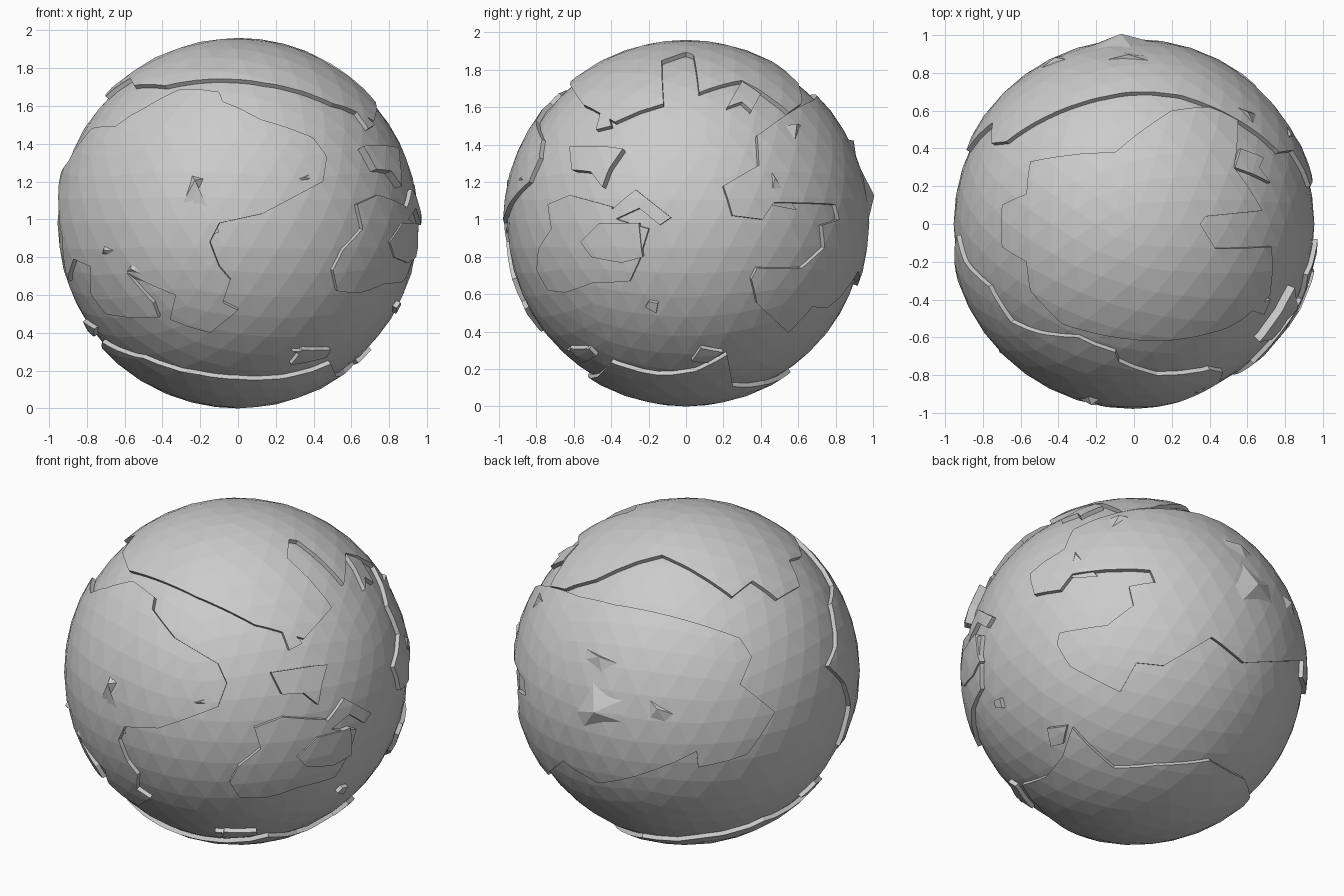
import bpy, bmesh, math
from math import sin, cos, radians
from mathutils import Vector

if "Cube" in bpy.data.objects:
    bpy.data.objects.remove(bpy.data.objects["Cube"])

C = Vector((0, 0, 0.98))      # globe centre
SEA, LAND, INNER = 0.955, 0.98, 0.94
FRONT, RIGHT, TOP, BOTTOM = (-90, 0), (0, 0), (-90, 90), (-90, -90)
BACK_LEFT, BACK_RIGHT = (135, 25), (45, -25)


def seen(view, pts):
    """Directions from the globe centre of points seen in a flat view."""
    az, el = map(radians, view)
    r = Vector((-sin(az), cos(az), 0))
    u = Vector((-cos(az) * sin(el), -sin(az) * sin(el), cos(el)))
    d = Vector((cos(az) * cos(el), sin(az) * cos(el), sin(el)))
    out = []
    for a, b in pts:
        if view[1] == 0:
            b -= C.z
        w = math.sqrt(max(0.0, 0.955 - a * a - b * b))
        out.append((r * a + u * b + d * w).normalized())
    return out


def make(name, bm):
    bmesh.ops.recalc_face_normals(bm, faces=bm.faces)
    me = bpy.data.meshes.new(name)
    bm.to_mesh(me)
    bm.free()
    ob = bpy.data.objects.new(name, me)
    bpy.context.collection.objects.link(ob)
    ob.location = C
    return ob


def ball(name, radius, inner=None):
    bm = bmesh.new()
    bmesh.ops.create_icosphere(bm, subdivisions=4, radius=radius)
    ob = make(name, bm)
    if inner:                  # hollow shell with an inward facing inside
        b2 = bmesh.new()
        b2.from_mesh(ob.data)
        old = set(b2.verts)
        bmesh.ops.create_icosphere(b2, subdivisions=4, radius=inner)
        fs = [f for f in b2.faces if f.verts[0] not in old]
        bmesh.ops.reverse_faces(b2, faces=fs)
        b2.to_mesh(ob.data)
        b2.free()
    return ob


def plate(name, dirs, radius=LAND, axis=None):
    """Raised land: a globe shell cut by a cone through the coast outline."""
    n = Vector(axis).normalized() if axis else sum(dirs, Vector()).normalized()
    bm = bmesh.new()
    apex = bm.verts.new((0, 0, 0))
    ring = [bm.verts.new(d * (1.5 / max(0.12, d.dot(n)))) for d in dirs]
    for i, v in enumerate(ring):
        bm.faces.new((apex, ring[i - 1], v))
    cap = bm.faces.new(ring)
    bmesh.ops.recalc_face_normals(bm, faces=bm.faces)
    bmesh.ops.triangulate(bm, faces=[cap])
    cutter = make(name + "_cutter", bm)
    cutter.hide_render = True
    ob = ball(name, radius, INNER)
    mod = ob.modifiers.new("cut", 'BOOLEAN')
    mod.operation, mod.solver, mod.object = 'INTERSECT', 'EXACT', cutter
    dg = bpy.context.evaluated_depsgraph_get()
    me = bpy.data.meshes.new_from_object(ob.evaluated_get(dg))
    ob.modifiers.clear()
    ob.data = me
    bpy.data.objects.remove(cutter)
    bm = bmesh.new()           # drop the hidden underside
    bm.from_mesh(me)
    bmesh.ops.delete(bm, context='FACES', geom=[
        f for f in bm.faces if all(v.co.length < INNER + 0.004 for v in f.verts)])
    bm.to_mesh(me)
    bm.free()
    return ob


def peak(name, view, base, top, height):
    bm = bmesh.new()
    apex = bm.verts.new(seen(view, [top])[0] * height)
    ring = [bm.verts.new(d * 0.965) for d in seen(view, base)]
    for i, v in enumerate(ring):
        bm.faces.new((apex, ring[i - 1], v))
    make(name, bm)


ball("ocean", SEA)

# polar caps
plate("north_land", seen(TOP, [
    (-.55, .33), (-.1, .38), (.2, .6), (.4, .62), (.55, .55), (.53, .3), (.68, .07),
    (.38, .04), (.35, 0), (.43, -.13), (.73, -.12), (.72, -.38), (.5, -.55), (.15, -.62),
    (-.38, -.53), (-.55, -.35), (-.57, -.2), (-.7, -.12), (-.7, .1), (-.57, .16)]),
    axis=(0, 0, 1))
plate("south_land", seen(BOTTOM, [(x, -y) for x, y in [
    (-.72, -.2), (-.5, -.44), (-.2, -.52), (.02, -.52), (.25, -.47), (.49, -.4),
    (.52, -.15), (.57, .05), (.64, .22), (.36, .25), (.18, .42), (-.09, .56),
    (-.43, .46), (-.68, .2)]]), axis=(0, 0, -1))

# front continent
plate("front_land", seen(TOP, [
    (.4, -.77), (.12, -.8), (-.08, -.73), (-.1, -.68), (-.3, -.6), (-.5, -.58), (-.65, -.52),
    (-.77, -.33), (-.9, -.2), (-.94, -.06)]) + seen(FRONT, [
    (-.95, 1.08), (-.93, .9), (-.9, .67), (-.87, .79), (-.78, .75), (-.78, .61),
    (-.7, .5), (-.42, .48), (-.45, .56), (-.59, .72), (-.33, .6), (-.36, .47),
    (-.15, .4), (-.0, .52), (-.08, .56), (-.04, .68), (-.1, .75), (-.15, .88),
    (-.1, .98), (.13, 1.03), (.45, 1.2), (.47, 1.33)]), axis=(-.45, -.85, .1))

# back continent, reaching round to the right side
plate("back_land", seen(TOP, [
    (.75, .4), (.5, .58), (.25, .68), (0, .7), (-.35, .62)]) + seen(BACK_LEFT, [
    (.17, .17), (.23, .06), (.15, -.09), (.35, -.26), (.18, -.49), (-.1, -.54),
    (-.11, -.45), (-.62, -.59)]) + seen(BACK_RIGHT, [
    (.51, .1), (.24, -.06), (.09, -.04), (-.01, -.2), (-.29, -.04)]) + seen(RIGHT, [
    (.35, .68), (.38, .74), (.62, .74), (.74, .85), (.73, .97), (.82, 1.0), (.8, 1.08),
    (.47, 1.09), (.41, 1.0), (.25, 1.02), (.2, 1.18), (.39, 1.29), (.38, 1.45)]),
    axis=(.15, .97, .1))

# right continent
plate("right_land", seen(RIGHT, [
    (-.8, .73), (-.74, .62), (-.64, .61), (-.5, .66), (-.3, .67), (-.25, .78), (-.2, .95),
    (-.37, 1.0), (-.4, 1.07), (-.62, 1.13), (-.74, 1.08), (-.72, .95), (-.79, .84)]))
plate("right_plateau", seen(RIGHT, [
    (-.56, .88), (-.46, .98), (-.25, .98), (-.23, .8), (-.34, .77), (-.5, .8)]), 0.99)
plate("right_peninsula", seen(RIGHT, [
    (-.4, 1.05), (-.27, 1.16), (-.08, 1.01), (-.14, .97), (-.25, 1.06), (-.38, 1.0)]))
plate("right_block", seen(RIGHT, [
    (-.61, 1.38), (-.4, 1.38), (-.33, 1.37), (-.4, 1.27), (-.44, 1.17),
    (-.5, 1.25), (-.6, 1.26)]), 1.0)

# small islands
for name, view, pts in [
    ("island_south_right", RIGHT, [(-.22, .53), (-.2, .56), (-.15, .55), (-.16, .5)]),
    ("island_south", RIGHT, [(.03, .24), (.08, .31), (.2, .29), (.11, .23)]),
    ("island_south_front", FRONT, [(.28, .23), (.34, .31), (.49, .31), (.47, .27)]),
    ("island_north_right", RIGHT, [(.22, 1.6), (.3, 1.74), (.4, 1.67), (.35, 1.58), (.3, 1.63)]),
    ("island_north_front", RIGHT, [(-.56, 1.64), (-.44, 1.69), (-.4, 1.5), (-.48, 1.48), (-.46, 1.57)]),
    ("island_low_left", FRONT, [(-.82, .46), (-.76, .42), (-.76, .38), (-.8, .4)]),
    ("island_low_right", RIGHT, [(-.64, .3), (-.53, .31), (-.54, .27)]),
]:
    plate(name, seen(view, pts))

# mountains
peak("front_ridge", FRONT, [(-.42, .86), (-.3, 1.08), (-.25, 1.24), (-.17, 1.22), (-.25, 1.0), (-.1, .93)],
     (-.22, 1.2), 1.01)
peak("front_hill", FRONT, [(-.73, .8), (-.71, .87), (-.62, .83), (-.68, .8)], (-.7, .84), 0.995)
peak("front_low_hill", FRONT, [(-.62, .7), (-.57, .78), (-.5, .74), (-.3, .6)], (-.56, .74), 0.99)
peak("east_slope", FRONT, [(.0, 1.02), (.1, 1.15), (.45, 1.28), (.45, 1.2)], (.35, 1.22), 0.985)
peak("back_range", BACK_LEFT, [(-.9, -.15), (-.65, .1), (-.42, -.1), (-.3, -.25), (-.42, -.3), (-.8, -.42)],
     (-.635, -.18), 1.02)
peak("back_upper_range", BACK_LEFT, [(-.8, .1), (-.75, .24), (-.4, .02), (-.6, -.05)], (-.6, .12), 1.0)
peak("back_west_peak", BACK_LEFT, [(-.4, -.28), (-.38, -.12), (-.17, -.26), (-.25, -.33)], (-.32, -.19), 1.0)
peak("right_peak", RIGHT, [(.45, 1.08), (.45, 1.28), (.6, 1.05)], (.47, 1.22), 0.99)
peak("right_upper_peak", RIGHT, [(.5, 1.5), (.58, 1.36), (.64, 1.5)], (.58, 1.5), 1.0)
